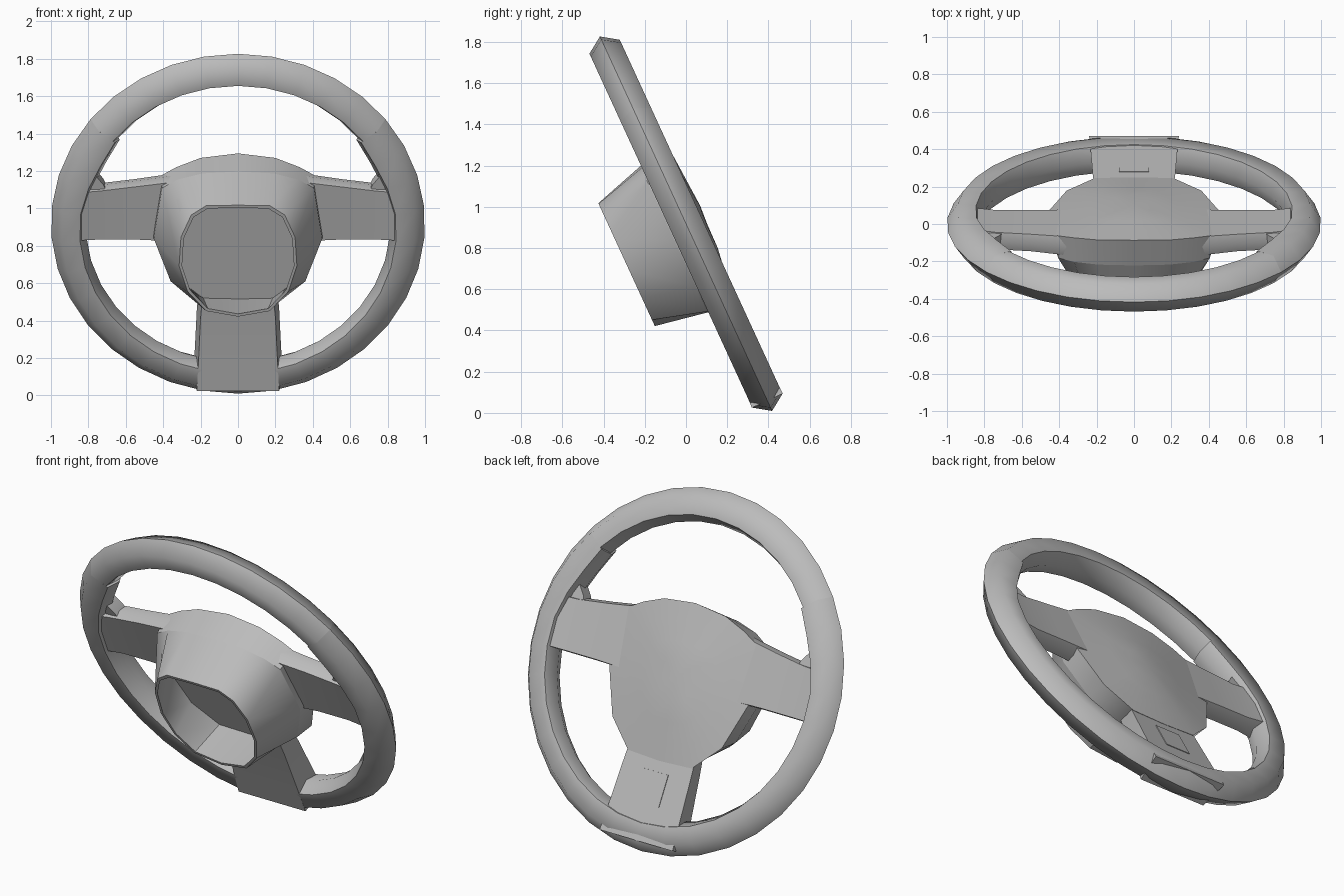
import bpy, bmesh, math
from mathutils import Vector

cube = bpy.data.objects.get("Cube")
if cube:
    bpy.data.objects.remove(cube, do_unlink=True)

grey = bpy.data.materials.new("satin_grey")
grey.use_nodes = True
COLOUR = (0.5, 0.5, 0.5, 1)
grey.diffuse_color = COLOUR
grey.node_tree.nodes["Principled BSDF"].inputs["Base Color"].default_value = COLOUR

# Wheel plane: x across, v up the tilted wheel, w towards the padded back
TILT = math.radians(24.7)
S, C = math.sin(TILT), math.cos(TILT)


def place(x, v, w):
    return Vector((x, -S * v + C * w, 0.918 + C * v + S * w))


def loft(name, rings, angle=35, caps=True, closed=False):
    """Skin matching rings of (x, v, w) points."""
    bm = bmesh.new()
    loops = [[bm.verts.new(place(*p)) for p in ring] for ring in rings]
    pairs = list(zip(loops, loops[1:]))
    if closed:
        pairs.append((loops[-1], loops[0]))
    for a, b in pairs:
        n = len(a)
        for i in range(n):
            j = (i + 1) % n
            bm.faces.new((a[i], a[j], b[j], b[i]))
    if caps and not closed:
        for loop in (loops[0], loops[-1]):
            mid = sum((q.co for q in loop), Vector()) / len(loop)
            centre = bm.verts.new(mid)
            for i in range(len(loop)):
                bm.faces.new((loop[i], loop[(i + 1) % len(loop)], centre))
    bmesh.ops.recalc_face_normals(bm, faces=bm.faces)
    mesh = bpy.data.meshes.new(name)
    bm.to_mesh(mesh)
    bm.free()
    ob = bpy.data.objects.new(name, mesh)
    bpy.context.collection.objects.link(ob)
    mesh.materials.append(grey)
    bpy.ops.object.select_all(action="DESELECT")
    ob.select_set(True)
    bpy.context.view_layer.objects.active = ob
    bpy.ops.object.shade_smooth_by_angle(angle=math.radians(angle))
    return ob


def rim_section(deg, thumb=0.0):
    """Six-sided rim section at an angle round the wheel."""
    t = math.radians(deg)
    outline = [(1, 0), (0.945, 0.081), (0.847 - thumb, 0.078),
               (0.815 - thumb, 0), (0.847 - thumb, -0.078), (0.945, -0.081)]
    return [(r * math.cos(t), r * math.sin(t), w) for r, w in outline]


# Rim: upper arc and lower grip meet at the two seams
SEAM = 38
loft("rim_upper_arc", [rim_section(SEAM + (180 - 2 * SEAM) * i / 10)
                       for i in range(11)], angle=60)
grip = []
STEPS = 24
for i in range(STEPS + 1):
    deg = 180 - SEAM + (180 + 2 * SEAM) * i / STEPS
    from_seam = min(i, STEPS - i)
    grip.append(rim_section(deg, 0.022 if from_seam == 1 else 0.012 if from_seam < 3 else 0))
loft("rim_lower_grip", grip, angle=60)


def mirrored(half):
    """Complete a half outline running from top centre to bottom centre."""
    return half + [(-x, v, w) for x, v, w in half[-2:0:-1]]


def shrink(ring, k, dw, cv=-0.06):
    return [(x * k, cv + (v - cv) * k, w + dw) for x, v, w in ring]


# Hub: hollow column shroud in front, domed pad behind
mouth = mirrored([(x, v, -0.345) for x, v in (
    (0, 0.268), (0.17, 0.265), (0.25, 0.21), (0.305, 0.08),
    (0.315, -0.09), (0.27, -0.24), (0.17, -0.355), (0, -0.388))])
base = mirrored([(x, v, -0.085) for x, v in (
    (0, 0.346), (0.19, 0.335), (0.32, 0.3), (0.405, 0.25),
    (0.45, -0.05), (0.36, -0.3), (0.2, -0.43), (0, -0.435))])
pad_edge = mirrored([
    (0, 0.378, 0.078), (0.2, 0.355, 0.07), (0.33, 0.305, 0.06), (0.42, 0.255, 0.05),
    (0.46, -0.07, 0.04), (0.36, -0.34, 0.04), (0.21, -0.49, 0.045), (0, -0.5, 0.045)])
inner_mouth = shrink(mouth, 0.95, 0)
inner_base = [(x * 0.93, v * 0.93, -0.08) for x, v, w in base]
loft("column_shroud", [inner_base, inner_mouth, mouth, base], caps=False)
dome = [[(x, v, w * k + 0.106 * (1 - k)) for x, v, w in shrink(pad_edge, k, 0)]
        for k in (0.75, 0.5, 0.25)]
loft("hub_pad", [base, pad_edge] + dome, angle=40)


def spoke_section(x, bottom, top, front, back):
    return [(x, bottom, front), (x, top, front), (x, top + 0.012, (front + back) / 2),
            (x, top, back), (x, bottom, back), (x, bottom - 0.008, (front + back) / 2)]


# Side spokes, with a small web where each meets the rim
for side, label in ((1, "left"), (-1, "right")):
    loft(label + "_spoke", [
        spoke_section(side * 0.36, -0.075, 0.27, -0.06, 0.05),
        spoke_section(side * 0.55, -0.07, 0.24, -0.05, 0.05),
        spoke_section(side * 0.74, -0.07, 0.215, -0.05, 0.05),
        spoke_section(side * 0.87, -0.07, 0.21, -0.065, 0.065)])
    loft(label + "_spoke_web", [
        [(side * x, v, w) for x, v in ((0.7, 0.2), (0.72, 0.245), (0.77, 0.31),
                                       (0.86, 0.31), (0.86, 0.2))]
        for w in (-0.035, 0.045)])


# Lower spoke
def lower_section(v, half, front, back):
    return [(-half, v, front), (half, v, front),
            (half + 0.02, v, back), (-half - 0.02, v, back)]


loft("lower_spoke", [
    lower_section(-0.4, 0.19, -0.07, 0.035),
    lower_section(-0.52, 0.2, -0.07, 0.045),
    lower_section(-0.75, 0.21, -0.075, 0.065),
    lower_section(-0.945, 0.22, -0.083, 0.083)])

# Thin raised panel on the back of the lower spoke
loft("lower_spoke_panel", [
    [(x, v, w + dw) for x, v, w in ((-0.08, -0.56, 0.0495), (0.08, -0.56, 0.0495),
                                    (0.08, -0.74, 0.065), (-0.08, -0.74, 0.065))]
    for dw in (-0.003, 0.003)])
